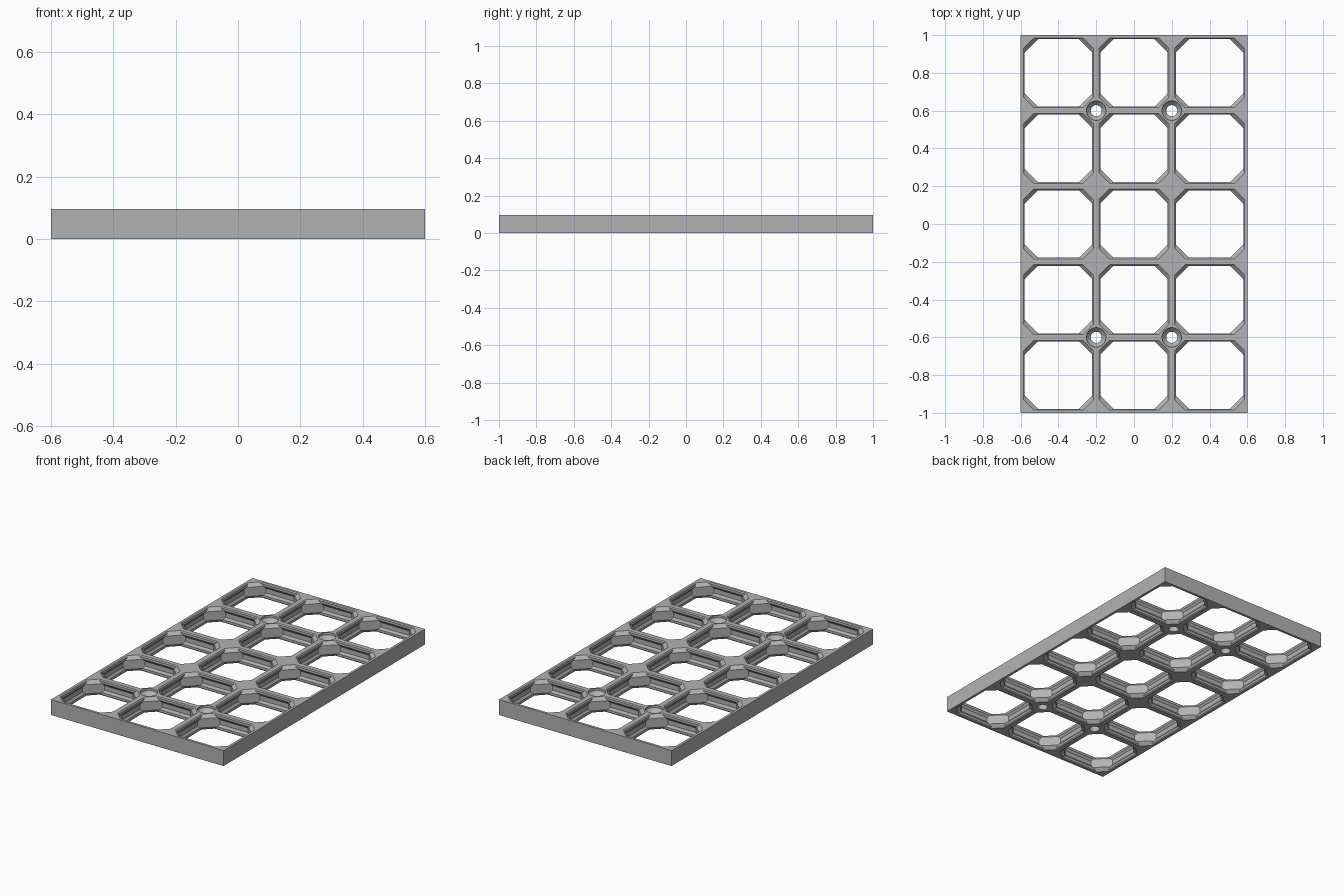
import bpy, bmesh
from mathutils import Vector

cube = bpy.data.objects.get("Cube")
if cube:
    bpy.data.objects.remove(cube, do_unlink=True)

MM = 1 / 70                       # one millimetre in model units
TILE, THICK = 28 * MM, 6.8 * MM   # cell size and panel height
COLS, ROWS = 3, 5
CHAMFER, CORNER = 1.4, 4.2        # corner block slope and its diagonal reach

grey = bpy.data.materials.new("panel_grey")
grey.use_nodes = True
grey.diffuse_color = (0.45, 0.45, 0.45, 1)
grey.node_tree.nodes["Principled BSDF"].inputs["Base Color"].default_value = grey.diffuse_color

# Rib profile: (height, rib half width), mirrored about the middle
half = [(0, 1.1), (0.4, 1.5), (1.4, 1.5), (2.4, 0.8)]
levels = half + [(6.8 - z, w) for z, w in reversed(half)]


def octagon(bm, cx, cy, z, inset):
    """Opening outline at one height; the corners are cut at 45 degrees."""
    reach = (CORNER + min(z, 6.8 - z, CHAMFER)) * 2 ** 0.5 * MM
    a = TILE / 2 - inset * MM
    b = TILE - reach - a
    ring = [(a, -b), (a, b), (b, a), (-b, a), (-a, b), (-a, -b), (-b, -a), (b, -a)]
    return [bm.verts.new((cx + x, cy + y, z * MM)) for x, y in ring]


def cell(bm, col, row):
    cx = (col - (COLS - 1) / 2) * TILE
    cy = (row - (ROWS - 1) / 2) * TILE
    rings = [octagon(bm, cx, cy, z, w) for z, w in levels]
    # Walls of the opening
    for low, high in zip(rings, rings[1:]):
        for i in range(8):
            j = (i + 1) % 8
            bm.faces.new((low[j], low[i], high[i], high[j]))
    # Flat top and bottom around the opening
    h = TILE / 2
    frames = []
    for ring, z in ((rings[0], 0), (rings[-1], THICK)):
        sq = [bm.verts.new((cx + x * h, cy + y * h, z))
              for x, y in ((1, -1), (1, 1), (-1, 1), (-1, -1))]
        frames.append(sq)
        for k in range(4):
            n = (k + 1) % 4
            bm.faces.new((sq[k], sq[n], ring[2 * k + 1], ring[2 * k]))
            bm.faces.new((sq[n], ring[(2 * k + 2) % 8], ring[2 * k + 1]))
    # Outer walls, only on the rim of the panel
    rim = (col == COLS - 1, row == ROWS - 1, col == 0, row == 0)
    for k in range(4):
        if rim[k]:
            n = (k + 1) % 4
            bm.faces.new((frames[0][k], frames[0][n], frames[1][n], frames[1][k]))


def make_object(name, bm):
    bmesh.ops.remove_doubles(bm, verts=bm.verts, dist=1e-5)
    bmesh.ops.recalc_face_normals(bm, faces=bm.faces)
    mesh = bpy.data.meshes.new(name)
    bm.to_mesh(mesh)
    bm.free()
    mesh.materials.append(grey)
    obj = bpy.data.objects.new(name, mesh)
    bpy.context.collection.objects.link(obj)
    return obj


# Grid panel
bm = bmesh.new()
for col in range(COLS):
    for row in range(ROWS):
        cell(bm, col, row)
panel = make_object("grid_panel", bm)

# Countersunk screw holes: lathed cutters at four rib crossings
profile = [(2.05, -1), (2.05, 4.2), (3.6, 5.8), (3.6, 8)]
SIDES = 32
bm = bmesh.new()
for sx in (-1, 1):
    for sy in (-1, 1):
        centre = Vector((sx * TILE / 2, sy * TILE * 1.5, 0))
        rings = []
        for r, z in profile:
            made = bmesh.ops.create_circle(bm, segments=SIDES, radius=r * MM)["verts"]
            for v in made:
                v.co += centre + Vector((0, 0, z * MM))
            rings.append(made)
        for low, high in zip(rings, rings[1:]):
            for i in range(SIDES):
                j = (i + 1) % SIDES
                bm.faces.new((low[i], low[j], high[j], high[i]))
        bm.faces.new(rings[0])
        bm.faces.new(rings[-1])
cutter = make_object("screw_hole_cutter", bm)
cutter.hide_render = True

cut = panel.modifiers.new("screw_holes", "BOOLEAN")
cut.operation, cut.solver, cut.object = "DIFFERENCE", "EXACT", cutter
bpy.context.view_layer.objects.active = panel
panel.select_set(True)
bpy.ops.object.modifier_apply(modifier=cut.name)
bpy.data.objects.remove(cutter, do_unlink=True)
